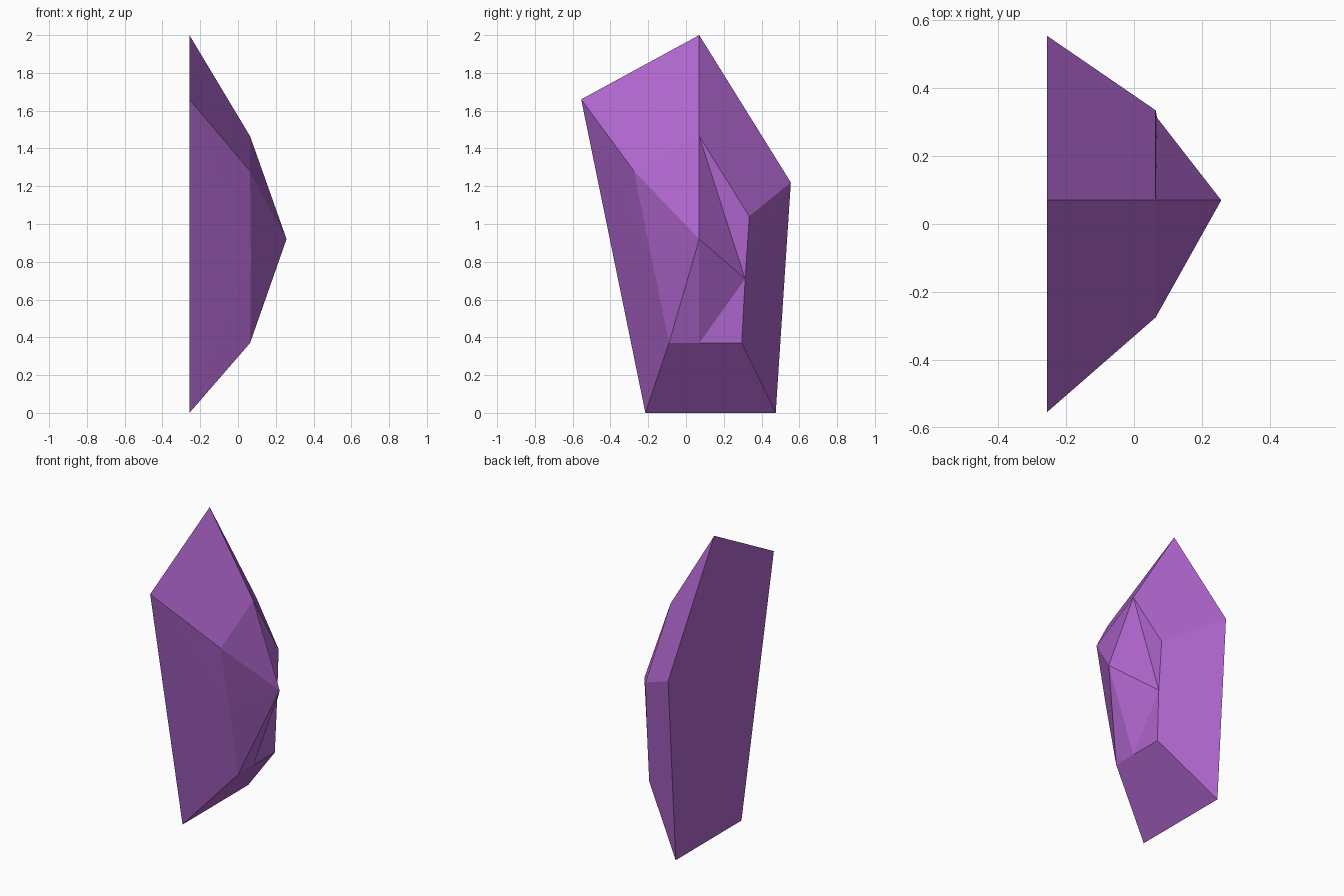
import bpy, bmesh

if "Cube" in bpy.data.objects:
    bpy.data.objects.remove(bpy.data.objects["Cube"])

# Outline rings as (y, z): flat back and raised shoulder, plus the peak
BACK = [(0.07, 2.0), (-0.555, 1.66), (-0.215, 0.0), (0.475, 0.0), (0.555, 1.22)]
SHOULDER = [(0.07, 1.465), (-0.275, 1.28), (-0.09, 0.37), (0.295, 0.37), (0.335, 1.04)]
X_BACK, X_SHOULDER, PEAK = -0.257, 0.064, (0.257, 0.07, 0.92)

bm = bmesh.new()
back = [bm.verts.new((X_BACK, y, z)) for y, z in BACK]
ring = [bm.verts.new((X_SHOULDER, y, z)) for y, z in SHOULDER]
peak = bm.verts.new(PEAK)
left = bm.verts.new((0.068, -0.183, 0.825))
low = bm.verts.new((0.064, 0.07, 0.37))
right = bm.verts.new((0.068, 0.313, 0.71))
mids = {1: left, 2: low, 3: right}

# Flat back and sloping sides
bm.faces.new(back)
for i in range(5):
    j = (i + 1) % 5
    if i in mids:
        bm.faces.new((back[i], mids[i], ring[i]))
        bm.faces.new((back[i], back[j], mids[i]))
        bm.faces.new((back[j], ring[j], mids[i]))
    else:
        bm.faces.new((back[i], back[j], ring[j], ring[i]))

# Front facets meeting at the peak
top, a, b, c, d = ring
for tri in ((peak, top, a), (peak, a, left), (peak, left, b), (peak, b, low),
            (peak, low, right), (low, c, right), (peak, right, top), (right, d, top)):
    bm.faces.new(tri)
bmesh.ops.recalc_face_normals(bm, faces=bm.faces)

# Crystal shard
mesh = bpy.data.meshes.new("crystal_shard")
bm.to_mesh(mesh)
bm.free()
shard = bpy.data.objects.new("crystal_shard", mesh)
bpy.context.collection.objects.link(shard)
mat = bpy.data.materials.new("purple_crystal")
mat.diffuse_color = (0.42, 0.13, 0.60, 1)
mat.use_nodes = True
mat.node_tree.nodes["Principled BSDF"].inputs["Base Color"].default_value = mat.diffuse_color
mesh.materials.append(mat)
